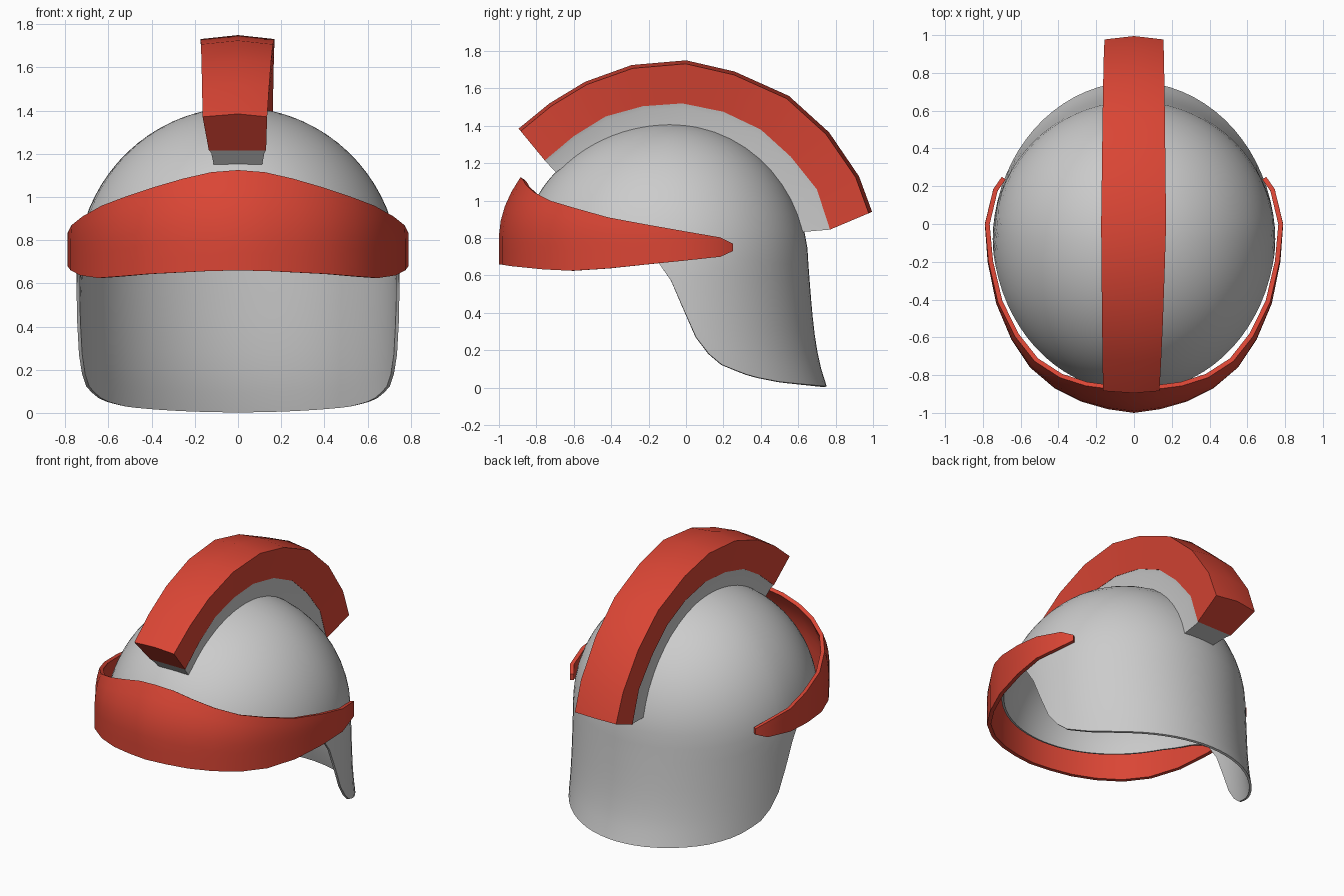
import bpy, bmesh, math

if "Cube" in bpy.data.objects:
    bpy.data.objects.remove(bpy.data.objects["Cube"])

RED = bpy.data.materials.new("red")
RED.diffuse_color = (0.7, 0.06, 0.035, 1)
RED.use_nodes = True
RED.node_tree.nodes["Principled BSDF"].inputs["Base Color"].default_value = RED.diffuse_color


def interp(table, v):
    """Piecewise linear lookup in (key, value) pairs."""
    if v <= table[0][0]:
        return table[0][1]
    for (a, p), (b, q) in zip(table, table[1:]):
        if v <= b:
            return p + (q - p) * (v - a) / (b - a)
    return table[-1][1]


def skin(name, rows, closed, cap=None, mat=None, thick=0, angle=30):
    """Join rows of points into a surface; cap is 'ends' or an apex point."""
    bm = bmesh.new()
    grid = [[bm.verts.new(p) for p in r] for r in rows]
    n = len(rows[0])
    for lo, hi in zip(grid, grid[1:]):
        for i in range(n if closed else n - 1):
            j = (i + 1) % n
            bm.faces.new((lo[i], lo[j], hi[j], hi[i]))
    if cap == 'ends':
        bm.faces.new(grid[0][::-1])
        bm.faces.new(grid[-1])
        bmesh.ops.recalc_face_normals(bm, faces=bm.faces)
    elif cap:
        top = bm.verts.new(cap)
        for i in range(n):
            bm.faces.new((grid[-1][i], grid[-1][(i + 1) % n], top))
    mesh = bpy.data.meshes.new(name)
    bm.to_mesh(mesh)
    bm.free()
    obj = bpy.data.objects.new(name, mesh)
    bpy.context.collection.objects.link(obj)
    if mat:
        mesh.materials.append(mat)
    bpy.ops.object.select_all(action='DESELECT')
    obj.select_set(True)
    bpy.context.view_layer.objects.active = obj
    if thick:
        mod = obj.modifiers.new("thickness", 'SOLIDIFY')
        mod.thickness = thick
        bpy.ops.object.modifier_apply(modifier=mod.name)
    bpy.ops.object.shade_smooth_by_angle(angle=math.radians(angle))
    return obj


# Helmet shell: egg-shaped dome running down into a flared neck guard
ZC, H, Y0 = 0.65, 0.765, -0.08
RIM = [(-0.5, 0.77), (-0.25, 0.74), (-0.13, 0.66), (-0.05, 0.52), (0, 0.4),
       (0.07, 0.25), (0.13, 0.18), (0.2, 0.12), (0.35, 0.06), (0.5, 0.03), (0.75, 0.005)]
SEG, ROWS = 72, 20


def shell_point(phi, k):
    s = math.sin(phi)
    rim = interp(RIM, Y0 + s * (0.82 if s < 0 else 0.81))
    t0 = (rim - ZC) / H
    t0 = math.asin(t0) if t0 > 0 else t0
    t = t0 + (math.pi / 2 - t0) * k / ROWS
    r, z, flare = 1, ZC + H * t, 0
    if t > 0:
        r, z = math.cos(t), ZC + H * math.sin(t)
    else:
        d = (ZC - z) / ZC
        flare = 0.05 * d + 0.05 * d ** 4
    b = 0.82 if s < 0 else 0.735 + flare
    return (0.748 * r * math.cos(phi), Y0 + b * r * s, z)


skin("helmet_shell",
     [[shell_point(2 * math.pi * i / SEG, k) for i in range(SEG)] for k in range(ROWS)],
     True, cap=(0, Y0, ZC + H), thick=0.015, angle=40)

# Brow band: x, y, bottom z, top z from the front centre to the side tip
BAND = [(0, -1.0, 0.66, 1.125), (0.14, -0.98, 0.657, 1.115), (0.28, -0.94, 0.65, 1.085),
        (0.42, -0.87, 0.643, 1.045), (0.55, -0.76, 0.632, 1.0), (0.65, -0.61, 0.625, 0.96),
        (0.73, -0.42, 0.637, 0.91), (0.775, -0.2, 0.66, 0.87), (0.79, 0, 0.68, 0.835),
        (0.745, 0.185, 0.70, 0.803), (0.70, 0.25, 0.73, 0.77)]
columns = [(-x, y, a, b) for x, y, a, b in BAND[:0:-1]] + BAND


def band_point(col, k):
    x, y, lo, hi = col
    z = lo + (hi - lo) * k / 6
    f = 1 - 1.09 * max(0, z - 0.8) ** 2
    return (x * f, y * f, z)


skin("brow_band", [[band_point(c, k) for c in columns] for k in range(7)],
     False, mat=RED, thick=0.025, angle=35)

# Crest arcs as (y, z) from front to back
OUTER = [(-0.895, 1.385), (-0.73, 1.52), (-0.54, 1.635), (-0.29, 1.725), (0, 1.75),
         (0.26, 1.69), (0.55, 1.56), (0.765, 1.365), (0.925, 1.13), (0.995, 0.94)]
INNER = [(-0.755, 1.215), (-0.6, 1.345), (-0.43, 1.45), (-0.23, 1.505), (-0.02, 1.52),
         (0.2, 1.475), (0.4, 1.38), (0.56, 1.235), (0.7, 1.06), (0.77, 0.845)]
BASE = [(-0.695, 1.15), (-0.54, 1.27), (-0.39, 1.34), (-0.2, 1.38), (0, 1.38),
        (0.15, 1.33), (0.32, 1.25), (0.46, 1.12), (0.55, 0.98), (0.595, 0.83)]


def section(a, b, profile):
    """Place (x, fraction from a to b) points between two arc points."""
    return [(x, a[0] + (b[0] - a[0]) * f, a[1] + (b[1] - a[1]) * f) for x, f in profile]


plume, holder = [], []
for i, (o, n, b) in enumerate(zip(OUTER, INNER, BASE)):
    back = max(0, i - 4) / 5
    front = max(0, 4 - i) / 4
    left = 0.174 - 0.018 * back - 0.01 * front
    right = 0.17 - 0.015 * back - 0.035 * front
    plume.append(section(o, n, [(-left, 0.08), (0, 0), (right, 0.08), (0.13, 1), (-0.135, 1)]))
    holder.append(section(n, b, [(-0.132, 0), (0.128, 0), (0.122, 0.18), (0.112, 1),
                                 (-0.112, 1), (-0.124, 0.18)]))
skin("crest_plume", plume, True, cap='ends', mat=RED)
skin("crest_holder", holder, True, cap='ends')
